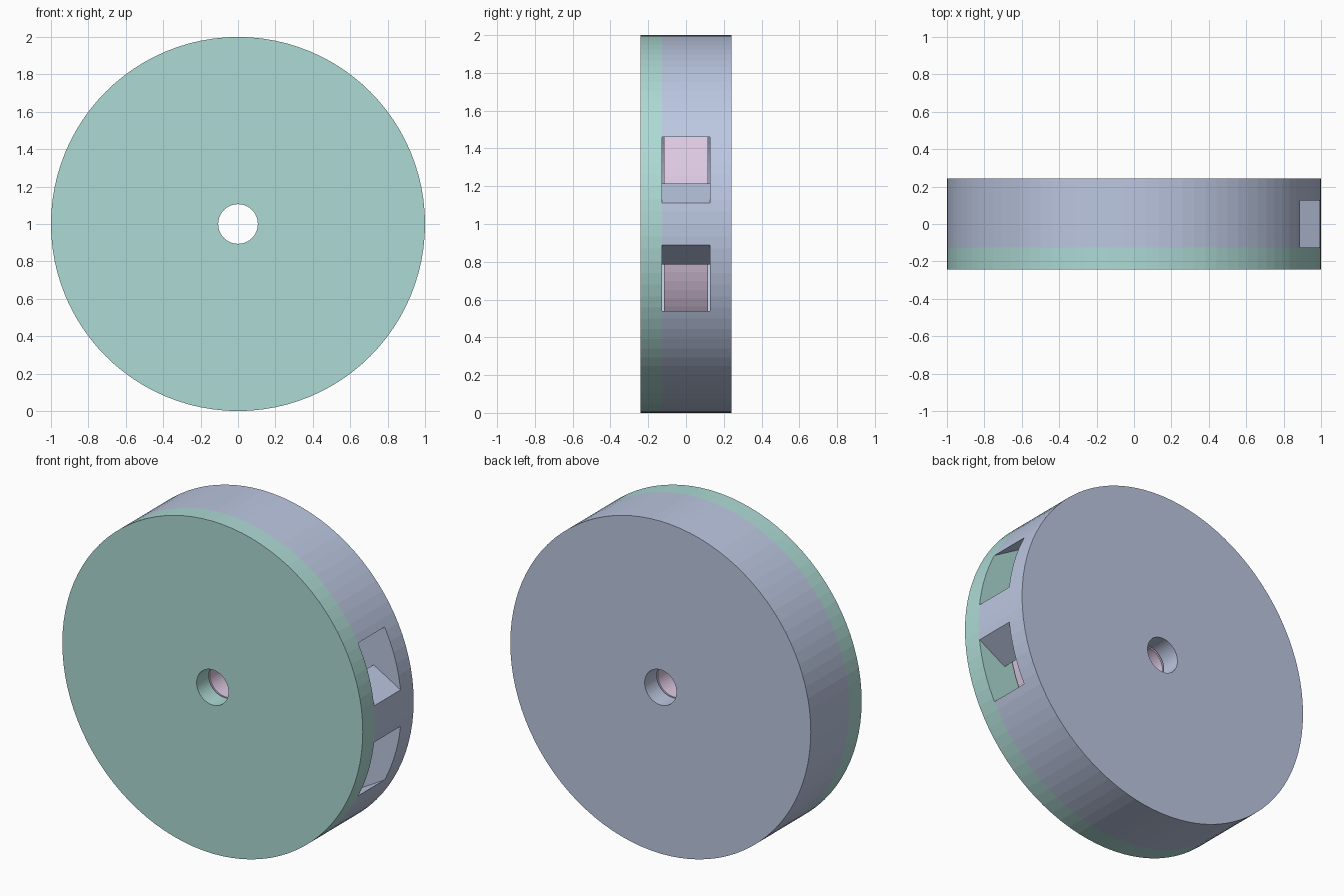
import bpy, bmesh
from math import cos, sin, pi, sqrt, radians, atan2

if "Cube" in bpy.data.objects:
    bpy.data.objects.remove(bpy.data.objects["Cube"])

R, CAVITY, ROTOR, BORE = 1.0, 0.842, 0.788, 0.106
HALF, INNER = 0.242, 0.126      # half thickness of casing and of cavity
SEG = 96


def colour(name, rgb):
    m = bpy.data.materials.new(name)
    m.diffuse_color = (*rgb, 1)
    m.use_nodes = True
    m.node_tree.nodes["Principled BSDF"].inputs["Base Color"].default_value = m.diffuse_color
    return m


def arc(r, a0, a1, n):
    return [(r * cos(a0 + (a1 - a0) * i / n), r * sin(a0 + (a1 - a0) * i / n)) for i in range(n + 1)]


def circle(r, n=SEG):
    return arc(r, 0, 2 * pi, n)[:-1]


def prism(name, outline, y0, y1, mat=None):
    """Extrude an (x, z) outline, centred on the axle, from y0 to y1."""
    bm = bmesh.new()
    face = bm.faces.new([bm.verts.new((x, y0, z + 1)) for x, z in outline])
    ext = bmesh.ops.extrude_face_region(bm, geom=[face])
    verts = [v for v in ext["geom"] if isinstance(v, bmesh.types.BMVert)]
    bmesh.ops.translate(bm, vec=(0, y1 - y0, 0), verts=verts)
    bmesh.ops.recalc_face_normals(bm, faces=bm.faces)
    me = bpy.data.meshes.new(name)
    bm.to_mesh(me)
    bm.free()
    ob = bpy.data.objects.new(name, me)
    bpy.context.collection.objects.link(ob)
    if mat:
        me.materials.append(mat)
    return ob


def cut(ob, cutter):
    mod = ob.modifiers.new("cut", 'BOOLEAN')
    mod.operation, mod.solver, mod.object = 'DIFFERENCE', 'EXACT', cutter
    bpy.context.view_layer.objects.active = ob
    bpy.ops.object.modifier_apply(modifier=mod.name)


# Casing parts and rotor drum
body = prism("casing_body", circle(R), -INNER, HALF, colour("body_blue", (0.5, 0.57, 0.75)))
cover = prism("front_cover", circle(R), -HALF, -INNER, colour("cover_green", (0.42, 0.7, 0.66)))
rotor = prism("rotor_drum", circle(ROTOR), -0.116, 0.116, colour("rotor_pink", (0.72, 0.58, 0.76)))

# Cavity outline with two tangential channels, tilted 30 degrees, mirrored about the axle
nx, nz = cos(radians(60)), sin(radians(60))   # channel wall normal
low, reach = CAVITY - 0.25, 0.9


def channel_point(d, t):
    return (d * nx + t * nz, d * nz - t * nx)


inner = channel_point(low, sqrt(CAVITY ** 2 - low ** 2))
a = atan2(inner[1], inner[0])
upper = [inner, channel_point(low, reach), channel_point(CAVITY, reach)]
outline = (arc(CAVITY, -a, a, 8)[:-1] + upper
           + arc(CAVITY, radians(60), radians(300), 64)
           + [(x, -z) for x, z in reversed(upper)][:-1])
cavity = prism("cavity_cutter", outline, -0.4, INNER)
bore = prism("bore_cutter", circle(BORE, 48), -0.5, 0.5)

cut(body, cavity)
for part in (body, cover, rotor):
    cut(part, bore)
for helper in (cavity, bore):
    bpy.data.objects.remove(helper)
